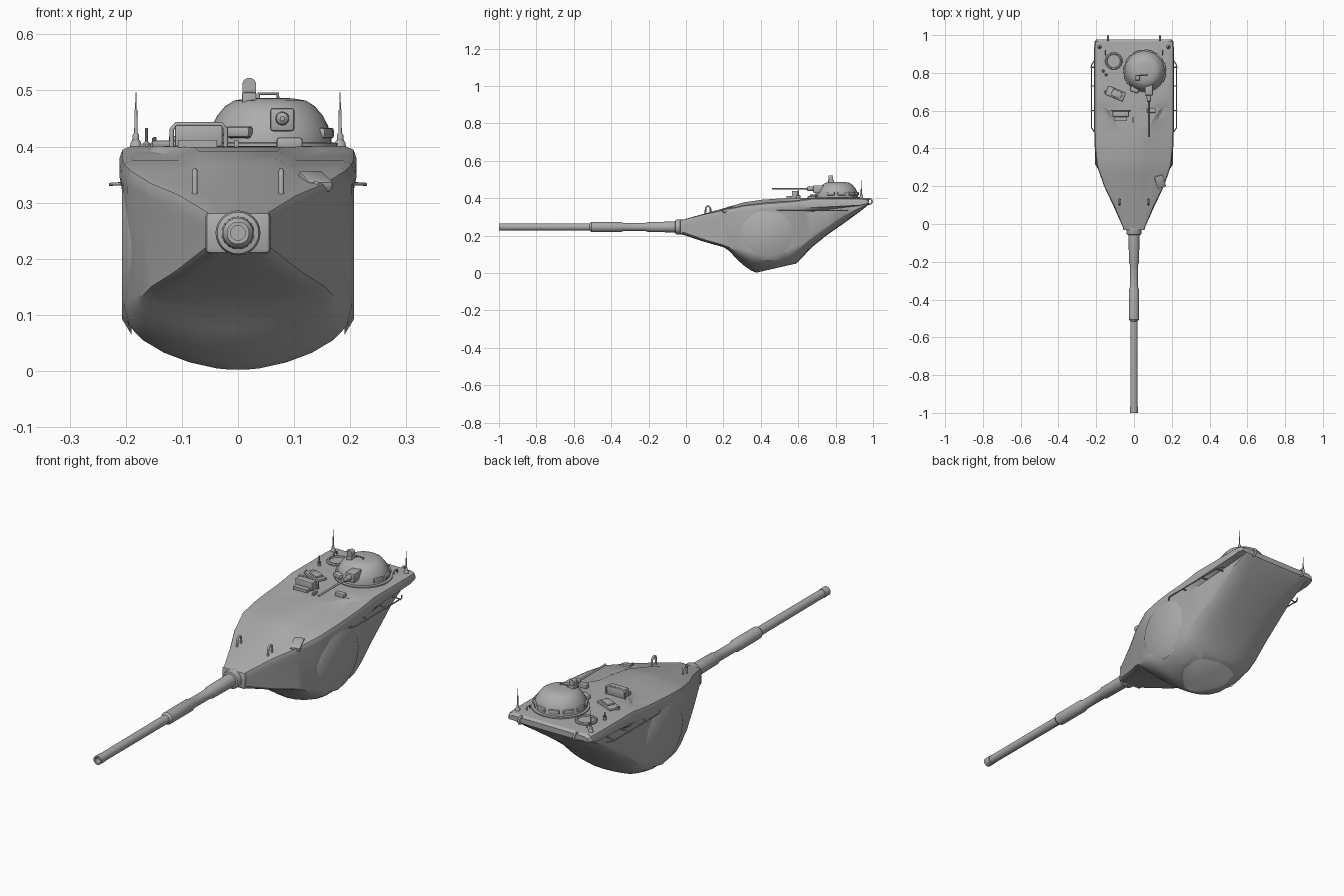
import bpy, bmesh, math
from mathutils import Vector, Matrix

if "Cube" in bpy.data.objects:
    bpy.data.objects.remove(bpy.data.objects["Cube"])


def material(name, v):
    m = bpy.data.materials.new(name)
    m.diffuse_color = (v, v, v, 1)
    m.use_nodes = True
    m.node_tree.nodes["Principled BSDF"].inputs["Base Color"].default_value = m.diffuse_color
    return m


GREY = material("armour grey", 0.42)
LIGHT = material("light underside", 0.75)


def finish(name, bm, angle=35, mats=(GREY,)):
    bmesh.ops.recalc_face_normals(bm, faces=bm.faces)
    me = bpy.data.meshes.new(name)
    bm.to_mesh(me)
    bm.free()
    for m in mats:
        me.materials.append(m)
    me.shade_smooth()
    me.set_sharp_from_angle(angle=math.radians(angle))
    ob = bpy.data.objects.new(name, me)
    bpy.context.collection.objects.link(ob)
    return ob


def box(name, loc, size, rz=0, rx=0, bevel=0.0):
    bm = bmesh.new()
    bmesh.ops.create_cube(bm, size=1, matrix=Matrix.Diagonal((*size, 1)))
    if bevel:
        bmesh.ops.bevel(bm, geom=bm.edges[:], offset=bevel, segments=2, profile=0.5, affect='EDGES')
    bm.transform(Matrix.Translation(loc) @ Matrix.Rotation(rz, 4, 'Z') @ Matrix.Rotation(rx, 4, 'X'))
    return finish(name, bm)


def lathe(name, profile, loc, axis='Z', n=32):
    """Revolve (radius, height) pairs round an axis."""
    bm = bmesh.new()
    vs = [bm.verts.new((r, 0, h)) for r, h in profile]
    es = [bm.edges.new(p) for p in zip(vs, vs[1:])]
    bmesh.ops.spin(bm, geom=vs + es, cent=(0, 0, 0), axis=(0, 0, 1), angle=math.tau, steps=n)
    bmesh.ops.remove_doubles(bm, verts=bm.verts, dist=1e-5)
    rot = {'Z': Matrix(), 'Y': Matrix.Rotation(-math.pi / 2, 4, 'X'),
           'X': Matrix.Rotation(math.pi / 2, 4, 'Y')}[axis]
    bm.transform(Matrix.Translation(loc) @ rot)
    return finish(name, bm)


def tube(name, pts, r, closed=False):
    cu = bpy.data.curves.new(name, 'CURVE')
    cu.dimensions = '3D'
    cu.bevel_depth, cu.bevel_resolution, cu.use_fill_caps = r, 1, True
    sp = cu.splines.new('POLY')
    sp.points.add(len(pts) - 1)
    for p, co in zip(sp.points, pts):
        p.co = (*co, 1)
    sp.use_cyclic_u = closed
    cu.materials.append(GREY)
    ob = bpy.data.objects.new(name, cu)
    bpy.context.collection.objects.link(ob)
    return ob


def interp(table, y):
    for a, b in zip(table, table[1:]):
        if y <= b[0]:
            t = max(0, (y - a[0]) / (b[0] - a[0]))
            return [p + (q - p) * t for p, q in zip(a, b)][1:]
    return table[-1][1:]


# Turret shell: roof keys (y, deck z, deck half width, cheek drop, roof half width, rim bottom z)
ROOF = [(-.025, .283, .03, 0, .05, .262), (.10, .318, .04, .002, .099, .295),
        (.20, .346, .058, .008, .146, .31), (.31, .378, .066, .015, .18, .335),
        (.41, .392, .07, .017, .187, .34), (.50, .398, .076, .016, .19, .345),
        (.57, .4, .11, .013, .19, .35), (.62, .401, .15, .008, .19, .35),
        (.67, .401, .16, 0, .19, .35), (.93, .401, .16, 0, .19, .362),
        (.965, .4, .16, 0, .187, .37), (.978, .392, .15, 0, .178, .376)]
# Belly keys (y, side half width, side bottom z, belly z, corner softness)
BELLY = [(-.025, .055, .222, .207, .3), (.10, .111, .178, .166, .3), (.20, .155, .15, .138, .35),
         (.235, .169, .135, .115, .5), (.27, .182, .132, .075, .85), (.31, .196, .125, .04, 1.1),
         (.35, .203, .115, .012, 1.2), (.38, .204, .11, .001, 1.25), (.48, .204, .112, 0, 1.25),
         (.55, .203, .125, .022, 1.15), (.60, .2, .15, .06, 1.0), (.67, .196, .2, .135, .85),
         (.75, .19, .25, .2, .65), (.85, .183, .31, .27, .45), (.93, .18, .348, .328, .35),
         (.965, .178, .366, .356, .3), (.978, .172, .374, .368, .3)]


def section(y):
    zt, sw, drop, wr, zl = interp(ROOF, y)
    ws, zw, zb, e = interp(BELLY, y)
    b = .004 + .017 * min(1, max(0, y / .4))
    zr = zt - drop
    half = [(0, zt), (sw, zt), (sw + (wr - sw) * .3, zr), (wr, zr), (wr + .75 * b, zr - .3 * b),
            (wr + b, zr - b), (max(wr + b, ws) if y < .3 else wr + b, zl), (ws, zl * .85 + zw * .15), (ws, zw)]
    for i in range(1, 7):
        t = i * math.pi / 12
        half.append((ws * max(0, math.cos(t)) ** e if i < 6 else 0, zb + (zw - zb) * (1 - math.sin(t) ** (1 if e > .6 else 2))))
    return [(x, y, z) for x, z in half] + [(-x, y, z) for x, z in half[-2:0:-1]]


bm = bmesh.new()
ys = sorted({k[0] for k in ROOF} | {k[0] for k in BELLY})
rings = [[bm.verts.new(p) for p in section(y)] for y in ys]
for a, b in zip(rings, rings[1:]):
    for i in range(len(a)):
        j = (i + 1) % len(a)
        bm.faces.new((a[i], a[j], b[j], b[i]))
bm.faces.new(rings[0])
bm.faces.new(rings[-1])
# slanted flat disc under the belly
cut = bmesh.ops.bisect_plane(bm, geom=bm.verts[:] + bm.edges[:] + bm.faces[:], plane_co=(0, .38, .003),
                             plane_no=(0, .222, -.975), clear_outer=True)
rim = [e for e in cut['geom_cut'] if isinstance(e, bmesh.types.BMEdge)]
for f in bmesh.ops.holes_fill(bm, edges=rim, sides=0)['faces']:
    f.material_index = 1
    for e in f.edges:
        e.smooth = False
finish("turret_shell", bm, 28, (GREY, LIGHT))

# Main gun: hollow stepped tube and collar
lathe("gun_barrel", [(0, -.90), (.013, -.90), (.013, -1), (.02, -1), (.02, -.965), (.0185, -.965), (.0195, -.515),
                     (.027, -.505), (.027, -.35), (.022, -.335), (.022, -.215), (.027, -.2), (.029, -.04),
                     (.029, 0)], (0, 0, .246), 'Y')
lathe("gun_collar", [(.029, -.058), (.037, -.056), (.04, -.048), (.04, -.02), (0, -.02)], (0, 0, .246), 'Y')
box("mantlet_plate", (0, -.022, .246), (.116, .022, .074), bevel=.008)

for s, side in ((-1, "left"), (1, "right")):
    # flat round cheek
    lathe(side + "_cheek_facet", [(.15, .19 * s), (.122, .207 * s), (0, .207 * s)], (0, .44, .215), 'X', 16)
    # side rail with brackets
    tube(side + "_side_rail", [(s * .208, .485, .333), (s * .226, .51, .333), (s * .226, .84, .333),
                               (s * .21, .865, .333)], .003)
    for y in (.6, .73, .83):
        tube(side + "_rail_bracket", [(s * .185, y, .337), (s * .23, y, .332)], .003)
    # lifting eye on the front slope
    arch = [(s * .077, .118 - .013 * math.cos(a), .344 + .013 * math.sin(a))
            for a in (i * math.pi / 8 for i in range(9))]
    tube(side + "_lifting_eye", [(s * .077, .103, .312)] + arch + [(s * .077, .131, .318)], .005)
    # antenna
    lathe(side + "_antenna", [(0, .398), (.011, .398), (.009, .408), (.006, .412), (.006, .42), (.003, .425),
                              (.0025, .465), (.0012, .467), (.001, .496), (0, .496)], (s * .182, .937, 0), n=12)
    # tow ring at the rear
    ring = [(s * .137, .98 + .015 * math.cos(a), .383 + .015 * math.sin(a))
            for a in (i * math.tau / 12 for i in range(12))]
    tube(side + "_tow_ring", ring, .005, True)
    # small deck hook
    tube(side + "_deck_hook", [(s * .15, .895, .398), (s * .15, .895, .414), (s * .15, .918, .414),
                               (s * .15, .918, .398)], .003)

# Commander cupola
CX, CY = .057, .81
lathe("cupola_ring", [(.12, .398), (.12, .406), (.108, .408)], (CX, CY, 0), n=40)
lathe("cupola_dome", [(.11, .4), (.11, .418), (.103, .438), (.094, .455), (.08, .472), (.064, .482),
                      (.04, .486), (0, .487)], (CX, CY, 0), n=40)
for i in range(9):
    a = math.radians(-20 + i * 32.5)
    box("vision_block", (CX + .101 * math.cos(a), CY + .101 * math.sin(a), .424), (.046, .024, .019),
        rz=a + math.pi / 2, bevel=.005)
box("cupola_front_sight", (.003, .712, .426), (.046, .03, .02), rz=-.35, bevel=.006)
box("gun_cradle", (.079, .715, .448), (.044, .07, .042), bevel=.006)
lathe("machine_gun", [(0, -.235), (.0045, -.235), (.0045, -.05), (.011, -.045), (.013, 0), (0, 0)],
      (.079, .695, .45), 'Y', 12)
# roof sight and grab bar on the dome
box("sight_base", (.02, .775, .485), (.026, .03, .024), bevel=.004)
lathe("sight_head", [(0, -.012), (.0125, -.012), (.0125, .012), (0, .012)], (.02, .775, .51), 'Y', 20)
box("sight_neck", (.02, .775, .5), (.024, .022, .022))
tube("dome_grab_bar", [(.037, .79, .48), (.037, .79, .494), (.071, .79, .494), (.071, .79, .48)], .003)

# Loader hatch
lathe("loader_hatch", [(.046, .399), (.046, .406), (.042, .41), (.036, .41), (.034, .404), (0, .404)],
      (-.107, .863, 0))
# Gunner sight with guard bar
box("gunner_sight", (-.07, .585, .419), (.085, .036, .038), bevel=.003)
box("gunner_sight_step", (-.072, .556, .405), (.07, .024, .014))
tube("sight_guard_bar", [(-.118, .6, .4), (-.118, .6, .431), (-.11, .6, .44), (-.03, .6, .44),
                         (-.022, .6, .431), (-.022, .6, .4)], .004)
# Angled deck cover
box("deck_cover", (-.098, .69, .405), (.1, .05, .012), rz=-.4, bevel=.004)
box("deck_cover_lid", (-.092, .688, .414), (.055, .035, .01), rz=-.4, bevel=.003)
# Small roof fittings
box("roof_periscope", (.092, .6, .406), (.046, .024, .02), bevel=.004)
box("roof_stop", (-.003, .55, .405), (.008, .025, .014))
for x, y, h in ((-.163, .81, .433), (-.148, .79, .417), (-.15, .7, .415)):
    lathe("roof_post", [(0, .398), (.008, .398), (.007, .405), (.003, .409), (.003, h), (0, h)], (x, y, 0), n=10)

# Lamp recess on the right cheek
box("cheek_lamp_plate", (.138, .225, .338), (.046, .07, .02), rz=.3, rx=.3, bevel=.006)
lathe("cheek_lamp", [(0, -.012), (.006, -.012), (.006, .01), (0, .01)], (.138, .193, .332), 'Y', 12)
